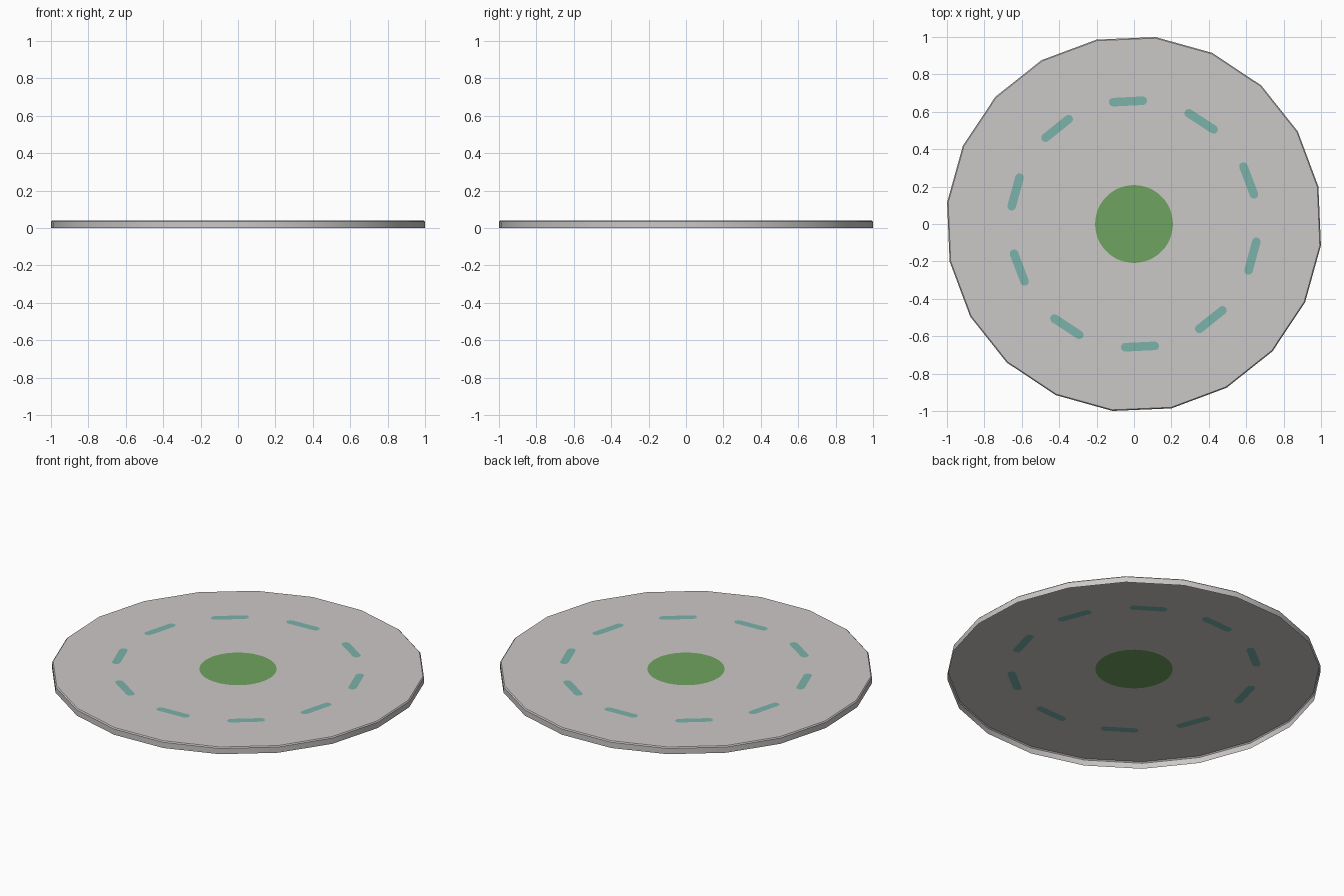
import bpy, bmesh, math
from mathutils import Vector

if "Cube" in bpy.data.objects:
    bpy.data.objects.remove(bpy.data.objects["Cube"])

TOP = 0.04       # height of the top sheet
R = 1.006        # corner radius of the 20-sided rim
TURN = math.radians(11.45)


def material(name, rgb):
    m = bpy.data.materials.new(name)
    m.diffuse_color = (*rgb, 1)
    m.use_nodes = True
    m.node_tree.nodes["Principled BSDF"].inputs["Base Color"].default_value = m.diffuse_color
    return m


GREY = material("warm grey", (0.60, 0.575, 0.57))
GREEN = material("leaf green", (0.16, 0.37, 0.115))
TEAL = material("soft teal", (0.20, 0.45, 0.41))


def finish(bm, name, mat):
    me = bpy.data.meshes.new(name)
    bm.to_mesh(me)
    bm.free()
    me.materials.append(mat)
    ob = bpy.data.objects.new(name, me)
    bpy.context.collection.objects.link(ob)
    return ob


def ring(r, z, n, turn=0.0):
    return [Vector((r * math.cos(turn + math.tau * i / n),
                    r * math.sin(turn + math.tau * i / n), z)) for i in range(n)]


def slot(angle, dist=0.656, length=0.205, width=0.046, n=6):
    # rounded bar lying along the tangent at the given angle
    c = Vector((math.cos(angle), math.sin(angle), 0))
    t = Vector((-c.y, c.x, 0))
    centre = c * dist + Vector((0, 0, TOP))
    h, r = length / 2 - width / 2, width / 2
    pts = []
    for side in (1, -1):
        for i in range(n + 1):
            a = -math.pi / 2 + math.pi * i / n
            pts.append(centre + side * (t * (h + r * math.cos(a)) - c * r * math.sin(a)))
    return pts


# Painted outlines: one centre spot and ten bars
spot = ring(0.208, TOP, 48)
slots = [slot(math.radians(20.8) + math.tau * i / 10) for i in range(10)]

# Disc: open-bottomed shell with a small edge chamfer and cut-outs for the paint
bm = bmesh.new()
levels = [[bm.verts.new(p) for p in ring(r, z, 20, TURN)]
          for r, z in ((R, 0), (R, TOP - 0.006), (R - 0.006, TOP))]
for low, high in zip(levels, levels[1:]):
    for i in range(20):
        j = (i + 1) % 20
        bm.faces.new((low[i], low[j], high[j], high[i]))
border = [bm.edges.get((levels[2][i], levels[2][(i + 1) % 20])) for i in range(20)]
for loop in [spot] + slots:
    vs = [bm.verts.new(p) for p in loop]
    border += [bm.edges.new((vs[i], vs[(i + 1) % len(vs)])) for i in range(len(vs))]
bmesh.ops.triangle_fill(bm, edges=border, use_beauty=True, normal=(0, 0, 1))
for f in bm.faces:
    f.normal_update()
    if f.normal.z < -0.5:
        f.normal_flip()
disc = finish(bm, "disc", GREY)
bpy.context.view_layer.objects.active = disc
disc.select_set(True)
bpy.ops.object.shade_smooth_by_angle(angle=math.radians(30))


# Flush inlays that fill the cut-outs
def inlay(name, loops, mat):
    bm = bmesh.new()
    for loop in loops:
        f = bm.faces.new([bm.verts.new(p) for p in loop])
        f.normal_update()
        if f.normal.z < 0:
            f.normal_flip()
    finish(bm, name, mat)


inlay("centre_spot", [spot], GREEN)
inlay("ring_bars", slots, TEAL)
